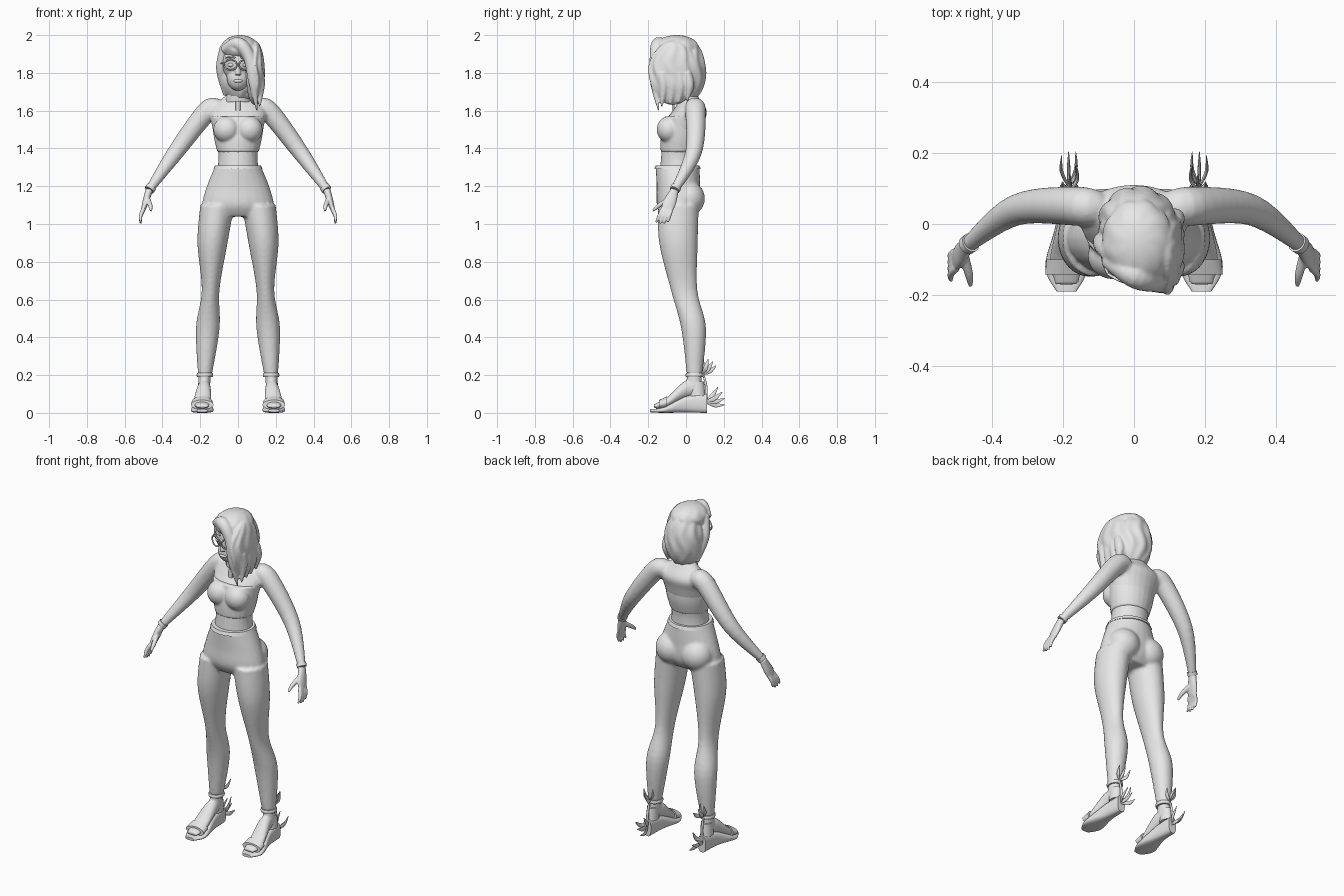
import bpy, bmesh, math
from mathutils import Vector, Matrix

starter = bpy.data.objects.get("Cube")
if starter:
    bpy.data.objects.remove(starter, do_unlink=True)

ACROSS, ALONG, UP = Matrix.Identity(3)

grey = bpy.data.materials.new("plain grey")
grey.use_nodes = True
grey.diffuse_color = (.8, .8, .8, 1)
grey.node_tree.nodes["Principled BSDF"].inputs["Base Color"].default_value = grey.diffuse_color


def finish(name, bm, mirror=False):
    """Turn a bmesh into a smooth object, optionally with a twin on the other side."""
    if mirror:
        twin = bmesh.ops.duplicate(bm, geom=bm.verts[:] + bm.edges[:] + bm.faces[:])
        for element in twin["geom"]:
            if isinstance(element, bmesh.types.BMVert):
                element.co.x *= -1
    bmesh.ops.recalc_face_normals(bm, faces=bm.faces[:])
    for face in bm.faces:
        face.smooth = True
    mesh = bpy.data.meshes.new(name)
    bm.to_mesh(mesh)
    bm.free()
    mesh.set_sharp_from_angle(angle=math.radians(50))
    mesh.materials.append(grey)
    ob = bpy.data.objects.new(name, mesh)
    bpy.context.collection.objects.link(ob)
    return ob


def spline(rows, steps):
    """Smooth curve through rows of numbers."""
    out = []
    last = len(rows) - 1
    for i in range(last):
        quad = [rows[max(i - 1, 0)], rows[i], rows[i + 1], rows[min(i + 2, last)]]
        for step in range(steps):
            t = step / steps
            out.append([b + t / 2 * (c - a + t * (2 * a - 5 * b + 4 * c - d + t * (3 * (b - c) + d - a)))
                        for a, b, c, d in zip(*quad)])
    return out + [list(rows[last])]


def loft(name, path, radii, depth=1, normal=None, side=ACROSS, sides=24, steps=6, mirror=False, square=1):
    """Skin elliptical rings along a path; depth is the ratio of the second radius to the first."""
    depths = depth if isinstance(depth, tuple) else [depth] * len(path)
    rows = spline([(*point, r, r * d) for point, r, d in zip(path, radii, depths)], steps)
    bm = bmesh.new()
    rings = []
    for i, row in enumerate(rows):
        ahead, behind = rows[min(i + 1, len(rows) - 1)], rows[max(i - 1, 0)]
        heading = normal or (Vector(ahead[:3]) - Vector(behind[:3])).normalized()
        u = (side - heading * side.dot(heading)).normalized()
        v = heading.cross(u)
        ring = []
        for k in range(sides):
            angle = math.tau * k / sides
            c, s = (math.copysign(abs(q) ** square, q) for q in (math.cos(angle), math.sin(angle)))
            ring.append(bm.verts.new(Vector(row[:3]) + u * c * row[3] + v * s * row[4]))
        rings.append(ring)
    for ring, following in zip(rings, rings[1:]):
        for k in range(sides):
            n = (k + 1) % sides
            bm.faces.new((ring[k], ring[n], following[n], following[k]))
    bm.faces.new(rings[0])
    bm.faces.new(rings[-1])
    return finish(name, bm, mirror)


def stack(name, spine, widths, depth):
    """Level rings on the centre plane; the spine is (y, z) pairs."""
    return loft(name, [(0, y, z) for y, z in spine], widths, depth, normal=UP)


def ball(name, centre, size, mirror=False, ripple=0):
    """Ellipsoid, optionally fluted with wavy vertical grooves."""
    bm = bmesh.new()
    bmesh.ops.create_uvsphere(bm, u_segments=48, v_segments=24, radius=1)
    for vert in bm.verts:
        x, y, z = vert.co
        groove = 1 + ripple * math.cos(9 * math.atan2(y, x) + 1.5 * math.sin(5 * z))
        vert.co = Vector(centre) + Vector((x * groove * size[0], y * groove * size[1], z * size[2]))
    return finish(name, bm, mirror)


def fuse(name, parts, voxel, smoothing):
    """Merge overlapping parts into one blended skin."""
    bm = bmesh.new()
    for part in parts:
        bm.from_mesh(part.data)
        bpy.data.objects.remove(part, do_unlink=True)
    ob = finish(name, bm)
    blend = ob.modifiers.new("blend", "REMESH")
    blend.mode, blend.voxel_size, blend.use_smooth_shade = "VOXEL", voxel, True
    soften = ob.modifiers.new("soften", "SMOOTH")
    soften.factor, soften.iterations = .5, smoothing


# joints of the left side, mirrored wherever they are used
hip, thigh, knee = Vector((.11, -.04, 1.1)), Vector((.135, -.04, .9)), Vector((.145, -.01, .65))
calf, ankle = Vector((.16, .04, .45)), Vector((.175, .045, .2))
collarbone, shoulder = Vector((.1, .04, 1.6)), Vector((.16, .05, 1.6))
elbow, wrist, knuckle = Vector((.33, .04, 1.38)), Vector((.47, -.06, 1.18)), Vector((.5, -.1, 1.08))
heel, instep = Vector((.18, .085, .13)), Vector((.18, 0, .125))
toe_joint, toe_tip = Vector((.19, -.1, .055)), Vector((.19, -.17, .035))

# trousers: hips, buttocks and legs
waist = (-.045, 1.31)
hips = stack("hips", [waist, (-.04, 1.2), (-.04, 1.1), (-.04, 1.04)], (.12, .165, .19, .16), (.97, .7, .6, .5))
rear = ball("rear", (.085, .015, 1.135), (.09, .085, .09), mirror=True)
legs = loft("legs", [hip, thigh, knee, calf, ankle], (.09, .08, .047, .063, .037), (1.2, 1.28, 1.5, 1.05, 1.1),
            normal=UP, mirror=True)
fuse("trousers", [hips, rear, legs], .009, 5)
stack("waistband", [(-.045, 1.29), waist], (.13, .122), .95)

# upper body with neck and sleeves
trunk = stack("trunk", [(-.04, 1.28), (-.035, 1.38), (-.01, 1.53), (.02, 1.6), (.02, 1.66), (0, 1.7), (-.035, 1.77)],
              (.11, .105, .14, .15, .09, .05, .05), (.9, .9, .75, .6, .6, 1, 1))
arms = loft("arms", [collarbone, shoulder, elbow, wrist], (.05, .055, .044, .022), side=ALONG, mirror=True)
fuse("upper_body", [trunk, arms], .008, 4)

# cropped top
band = stack("band", [(-.035, 1.38), (-.025, 1.46), (-.012, 1.57)], (.11, .128, .143), (.9, .85, .7))
bust = ball("bust", (.06, -.09, 1.5), (.07, .065, .07), mirror=True)
fuse("crop_top", [band, bust], .007, 4)

# collar with a small clasp
stack("collar", [(.005, 1.645), (-.01, 1.7)], (.07, .06), .9)
loft("collar_clasp", [(0, -.068, 1.6), (0, -.068, 1.65)], (.012, .012), .6, normal=UP, square=.4)

# hands: palm, thumb and a fan of four fingers
hand_parts = [
    loft("palm", [wrist, wrist.lerp(knuckle, .6), knuckle], (.022, .034, .032), (.9, .5, .4), side=ALONG, mirror=True),
    loft("thumb", [wrist.lerp(knuckle, .4), (.465, -.14, 1.1), (.46, -.175, 1.07)], (.014, .012, .006), mirror=True)]
for i in range(4):
    root = knuckle + ALONG * (.022 - .015 * i)
    tip = root + Vector((.015, -.018 - .006 * i, -.07 - .01 * math.sin(i)))
    bend = root.lerp(tip, .5) + ACROSS * .008
    hand_parts.append(loft("finger", [root, bend, tip], (.012, .01, .006), side=ALONG, sides=12, mirror=True))
fuse("hands", hand_parts, .0045, 2)
loft("cuffs", [wrist.lerp(elbow, .08), wrist], (.028, .027), side=ALONG, mirror=True)

# head and face
skull = ball("skull", (0, -.055, 1.86), (.085, .095, .115))
jaw = ball("jaw", (0, -.09, 1.77), (.058, .057, .065))
nose = loft("nose", [(0, -.146, 1.85), (0, -.147, 1.79)], (.008, .016), normal=UP)
fuse("head", [skull, jaw, nose], .005, 3)
ball("lips", (0, -.142, 1.757), (.024, .011, .009))
ball("eyes", (.038, -.137, 1.842), (.017, .01, .01), mirror=True)
ball("ears", (.083, -.05, 1.825), (.01, .018, .028), mirror=True)
loft("brows", [(.015, -.15, 1.88), (.04, -.143, 1.885), (.065, -.12, 1.88)], (.004, .005, .003),
     side=UP, sides=8, mirror=True)

# glasses, wrapping back around the face
wire = .004
rim = []
for k in range(17):
    turn = math.tau * k / 16
    x = .04 + .034 * math.cos(turn)
    rim.append((x, -.167 + 5 * x * x, 1.842 + .027 * math.sin(turn)))
loft("glasses_rims", rim, [wire] * len(rim), side=ALONG, sides=8, steps=2, mirror=True)
loft("glasses_bridge", [(-.009, -.167, 1.847), (.009, -.167, 1.847)], (wire, wire), side=ALONG, sides=8)
loft("glasses_arms", [(.074, -.14, 1.85), (.088, -.1, 1.85), (.09, -.045, 1.85)], [wire] * 3, sides=8, mirror=True)

# hair: crown, back volume, long sweep over the left side, fringe and loose locks
hair_parts = [
    ball("crown", (.01, -.05, 1.93), (.1, .12, .07), ripple=.02),
    ball("back_hair", (.01, 0, 1.81), (.11, .105, .17), ripple=.04),
    ball("sweep", (.09, -.07, 1.8), (.05, .125, .17), ripple=.06),
    loft("fringe", [(-.08, -.1, 1.92), (0, -.145, 1.955), (.06, -.16, 1.88), (.08, -.165, 1.75), (.1, -.145, 1.6)],
         (.02, .035, .032, .025, .004), side=ALONG),
    loft("temple", [(-.07, -.08, 1.94), (-.09, -.05, 1.82), (-.07, -.01, 1.68)], (.025, .026, .008), side=ALONG)]
for i in range(4):
    top = Vector((.115, -.13 + .045 * i, 1.8))
    wave = top + Vector((0, .012, -.07))
    end = top + Vector((0, 0, -.18 + .01 * i))
    hair_parts.append(loft("lock", [top, wave, end], (.024, .027, .004), side=ALONG))
fuse("hair", hair_parts, .006, 2)

# feet
shin = loft("shin", [ankle + UP * .02, heel.lerp(instep, .5)], (.032, .032), 1.2, normal=UP, mirror=True)
foot = loft("foot", [heel, instep, toe_joint, toe_tip], (.02, .036, .047, .033), (1.5, 1.3, .6, .3),
            normal=ALONG, mirror=True)
fuse("feet", [shin, foot], .006, 4)

# wedge sandals: sole and straps
loft("sandal_soles", [(.183, .11, .05), (.184, 0, .045), (.19, -.12, .015), (.19, -.19, .012)],
     (.025, .036, .06, .028), (2, 1.2, .25, .3), normal=ALONG, square=.7, mirror=True)
loft("toe_straps", [toe_joint, toe_joint.lerp(toe_tip, .6)], (.056, .06), (.6, .42), normal=ALONG, mirror=True)
loft("ankle_straps", [ankle - UP * .01, ankle, ankle + UP * .01], (.041, .044, .041), 1.1, normal=UP, mirror=True)
loft("heel_counters", [(.182, .06, .09), (.18, .058, .165)], (.034, .03), 1.25, normal=UP, mirror=True)

# leaf ornaments fanning out behind the heel and the ankle
stem_foot, stem_top = Vector((.184, .105, .06)), Vector((.18, .09, .21))
loft("ornament_stems", [stem_foot, stem_foot.lerp(stem_top, .5) + ALONG * .01, stem_top], (.008, .007, .005),
     sides=10, mirror=True)
for place, root, start, reach in (("heel", stem_foot, -10, .1), ("ankle", stem_top, 30, .08)):
    for i in range(4):
        angle = math.radians(start + 20 * i)
        outward = ALONG * math.cos(angle) + UP * math.sin(angle)
        lean = ACROSS * .02 * (i % 3 - 1)
        middle = root + outward * reach / 2 + lean - UP * .01
        loft(f"{place}_leaf_{i + 1}", [root, middle, root + outward * reach + lean], (.003, .005, .001), 2.5,
             sides=10, mirror=True)
